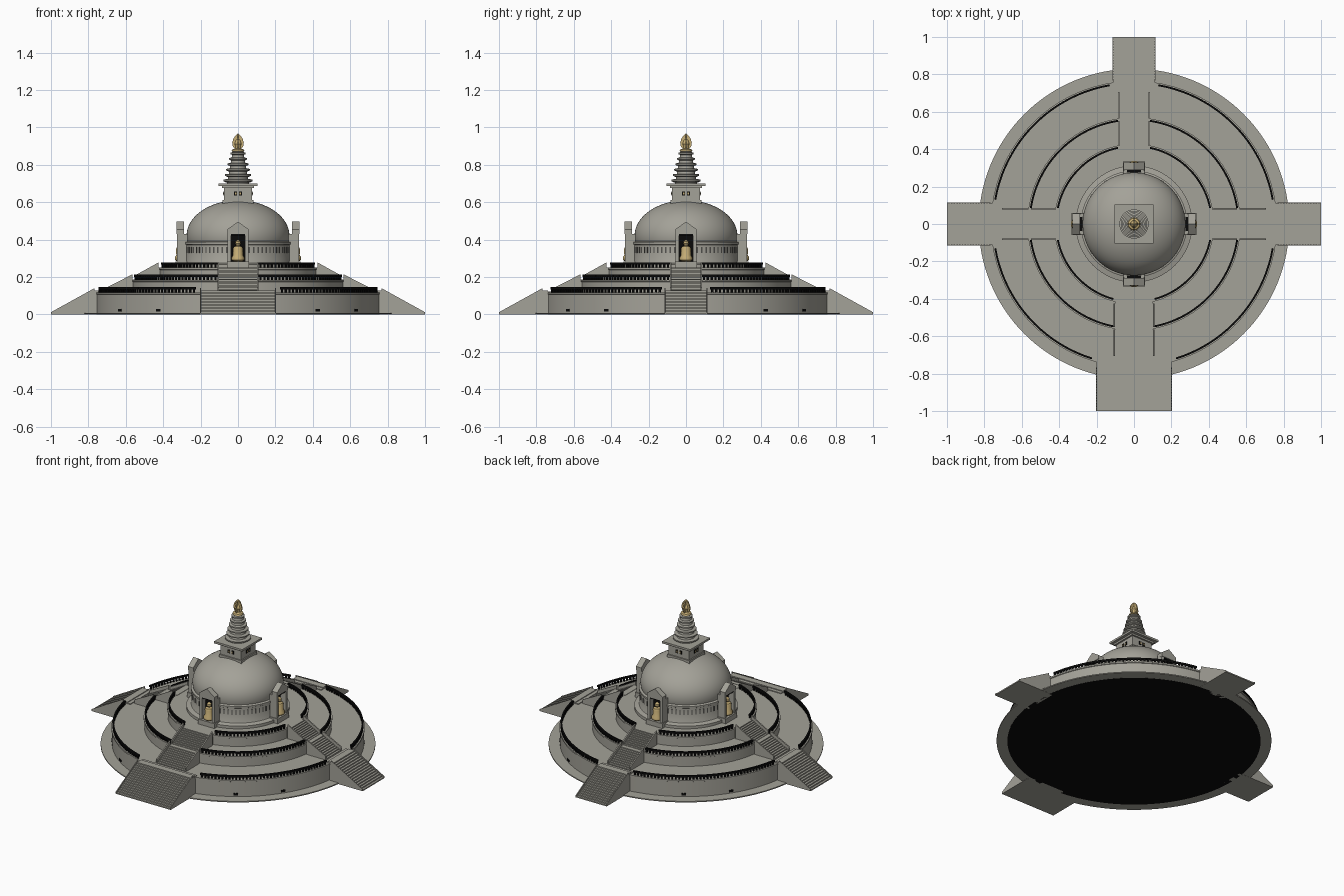
import bpy, bmesh, math
from mathutils import Matrix, Vector

if "Cube" in bpy.data.objects:
    bpy.data.objects.remove(bpy.data.objects["Cube"])


def material(name, col):
    m = bpy.data.materials.new(name)
    m.diffuse_color = (*col, 1)
    m.use_nodes = True
    m.node_tree.nodes["Principled BSDF"].inputs["Base Color"].default_value = m.diffuse_color
    return m


STONE = material("warm grey stone", (0.37, 0.36, 0.315))
BLACK = material("black", (0.003, 0.003, 0.003))
SLOT = material("dark grey", (0.09, 0.088, 0.08))
GOLD = material("gold", (0.56, 0.42, 0.18))


def finish(bm, name, mat, smooth=False):
    bmesh.ops.recalc_face_normals(bm, faces=bm.faces)
    me = bpy.data.meshes.new(name)
    bm.to_mesh(me)
    bm.free()
    me.materials.append(mat)
    ob = bpy.data.objects.new(name, me)
    bpy.context.collection.objects.link(ob)
    if smooth:
        bpy.ops.object.select_all(action='DESELECT')
        bpy.context.view_layer.objects.active = ob
        ob.select_set(True)
        bpy.ops.object.shade_smooth_by_angle(angle=math.radians(35))
    return ob


def lathe(name, profile, mat, seg=96, at=None):
    """Spin an (r, z) profile about a vertical axis; open ends are closed."""
    bm = bmesh.new()
    rings = []
    for r, z in profile:
        if r < 1e-5:
            rings.append([bm.verts.new((0, 0, z))])
        else:
            rings.append([bm.verts.new((r * math.cos(t), r * math.sin(t), z))
                          for t in (2 * math.pi * i / seg for i in range(seg))])
    for a, b in zip(rings, rings[1:]):
        for i in range(seg):
            j = (i + 1) % seg
            vs = [a[i % len(a)], a[j % len(a)], b[j % len(b)], b[i % len(b)]]
            bm.faces.new(list(dict.fromkeys(vs)))
    for ring in (rings[0], rings[-1]):
        if len(ring) > 2:
            bm.faces.new(ring)
    if at:
        bmesh.ops.translate(bm, verts=bm.verts, vec=at)
    return finish(bm, name, mat, True)


def box(bm, angle, u0, u1, v0, v1, z0, z1):
    """Box in a frame turned so that u points outward along angle."""
    m = (Matrix.Rotation(angle, 4, 'Z')
         @ Matrix.Translation(((u0 + u1) / 2, (v0 + v1) / 2, (z0 + z1) / 2))
         @ Matrix.Diagonal((u1 - u0, v1 - v0, z1 - z0, 1)))
    bmesh.ops.create_cube(bm, size=1, matrix=m)


def prism(bm, angle, outline, depth0, depth1, axis='v'):
    """Extrude an outline: (u, z) along v, or (v, z) along u."""
    rot = Matrix.Rotation(angle, 3, 'Z')

    def place(p, d):
        return rot @ Vector((p[0], d, p[1]) if axis == 'v' else (d, p[0], p[1]))
    a = [bm.verts.new(place(p, depth0)) for p in outline]
    b = [bm.verts.new(place(p, depth1)) for p in outline]
    bm.faces.new(a)
    bm.faces.new(b[::-1])
    for i in range(len(a)):
        j = (i + 1) % len(a)
        bm.faces.new((a[i], b[i], b[j], a[j]))


# the front comes first, then the other three sides
SIDES = [math.radians(d) for d in (-90, 0, 90, 180)]

# ground disc with the dark underside
lathe("ground_disc", [(0.83, 0.001), (0.83, 0.008), (0, 0.008)], STONE, 128)
lathe("underside_plate", [(0, 0), (0.765, 0), (0.765, 0.002)], BLACK, 128)

# three round terraces: radius, bottom, top
TIERS = [(0.765, 0.004, 0.118), (0.57, 0.11, 0.185), (0.428, 0.18, 0.25)]
for n, (r, z0, z1) in enumerate(TIERS, 1):
    lathe(f"terrace_{n}", [(r - 0.004, z0), (r - 0.004, z1 - 0.012), (r, z1 - 0.01),
                           (r, z1), (0, z1)], STONE, 128)

# railings: four arcs on each terrace, open at the stairs
for n, (r, _, z) in enumerate(TIERS, 1):
    bm = bmesh.new()
    rr = r - 0.012
    for q, a in enumerate(SIDES):
        gaps = [(0.225 if k == 0 else 0.13) if n == 1 else (0.11 if k == 0 else 0.085)
                for k in (q, (q + 1) % 4)]
        t0 = a + math.asin(gaps[0] / rr)
        t1 = a + math.pi / 2 - math.asin(gaps[1] / rr)
        count = int((t1 - t0) * rr / 0.021)
        step = (t1 - t0) / count
        half = rr * math.tan(step / 2)
        for i in range(count):
            t = t0 + (i + 0.5) * step
            box(bm, t, rr - 0.005, rr + 0.005, -half, half, z + 0.016, z + 0.028)
            box(bm, t, rr - 0.004, rr + 0.004, -0.005, 0.005, z, z + 0.016)
    finish(bm, f"railing_{n}", BLACK)


# stairs: outer radius, inner radius, bottom, top, parapet height, steps
def flight(bm, a, half, r1, r0, z0, z1, wall, steps, wall_t):
    pts = [(r0 - 0.03, z0), (r1, z0)]
    for i in range(steps):
        u = r1 - (r1 - r0) * i / steps
        zt = z0 + (z1 - z0) * (i + 1) / steps
        pts += [(u, zt), (r1 - (r1 - r0) * (i + 1) / steps, zt)]
    pts[-1] = (r0 - 0.03, z1)
    prism(bm, a, pts, -half + wall_t, half - wall_t)
    side = [(r0, z0), (r1, z0), (r1, z0 + wall), (r0, z1 + wall)]
    for s in (-1, 1):
        prism(bm, a, side, s * half, s * (half - wall_t))


bm = bmesh.new()
for k, a in enumerate(SIDES):
    flight(bm, a, 0.203 if k == 0 else 0.115, 1.0, 0.768, 0.0, 0.128, 0.012, 16, 0.005)
    # filler between lower stair and terrace wall
    h = 0.2 if k == 0 else 0.113
    box(bm, a, 0.715, 0.769, -h, h, 0.004, 0.123)
finish(bm, "lower_stairs", STONE)

bm = bmesh.new()
for k, a in enumerate(SIDES):
    h = 0.11 if k == 0 else 0.085
    flight(bm, a, h, 0.705, 0.565, 0.116, 0.187, 0.027, 10, 0.008)
    flight(bm, a, h, 0.55, 0.425, 0.183, 0.252, 0.026, 10, 0.008)
finish(bm, "upper_stairs", STONE)

# small dark vents around the lowest wall
bm = bmesh.new()
for a in SIDES:
    for d in (34, 56):
        box(bm, a + math.radians(d), 0.755, 0.764, -0.014, 0.014, 0.016, 0.03)
finish(bm, "wall_vents", BLACK)

# drum with plinth and cornice
lathe("drum", [(0.312, 0.245), (0.312, 0.268), (0.295, 0.272), (0.283, 0.275), (0.28, 0.28),
               (0.28, 0.372), (0.285, 0.375), (0.285, 0.386), (0.27, 0.392), (0, 0.392)], STONE)
bm = bmesh.new()
for i in range(72):
    box(bm, math.radians(5 * i + 2.5), 0.274, 0.2815, -0.004, 0.004, 0.328, 0.36)
finish(bm, "drum_slots", SLOT)

# dome, slightly bulging above the drum
prof = [(0.275 * math.cos(t), 0.42 + 0.19 * math.sin(t))
        for t in (math.radians(-10 + 100 * i / 24) for i in range(24))]
lathe("dome", prof + [(0, 0.61)], STONE)

# four niches with gabled frames, each holding a seated figure
frame, dark = bmesh.new(), bmesh.new()
for a in SIDES:
    for s in (-1, 1):
        box(frame, a, 0.27, 0.326, s * 0.047 - 0.009, s * 0.047 + 0.009, 0.25, 0.43)
    box(frame, a, 0.27, 0.335, -0.06, 0.06, 0.245, 0.282)
    prism(frame, a, [(-0.057, 0.43), (0.057, 0.43), (0.057, 0.455), (0, 0.496), (-0.057, 0.455)],
          0.29, 0.329, 'u')
    box(dark, a, 0.276, 0.288, -0.038, 0.038, 0.282, 0.43)
    box(dark, a, 0.288, 0.324, -0.038, 0.038, 0.422, 0.4299)
    c = Vector((0.304 * math.cos(a), 0.304 * math.sin(a), 0))
    lathe("seated_figure", [(0.02, 0.282), (0.034, 0.292), (0.034, 0.305), (0.026, 0.318),
                            (0.027, 0.35), (0.022, 0.362), (0.009, 0.368), (0.015, 0.378),
                            (0.014, 0.39), (0, 0.402)], GOLD, 16, at=c)
finish(frame, "niche_frames", STONE)
finish(dark, "niche_recesses", BLACK)

# square block above the dome, with stepped roof slab
bm = bmesh.new()
for h, z0, z1 in ((0.083, 0.585, 0.612), (0.075, 0.6, 0.68), (0.086, 0.676, 0.687),
                  (0.104, 0.687, 0.7)):
    box(bm, 0, -h, h, -h, h, z0, z1)
finish(bm, "square_block", STONE)

# painted eyes on each face of the block
dark, gold = bmesh.new(), bmesh.new()
for a in SIDES:
    for s in (-1, 1):
        box(dark, a, 0.073, 0.077, s * 0.014 - 0.008, s * 0.014 + 0.008, 0.635, 0.658)
        box(gold, a, 0.075, 0.079, s * 0.012 - 0.003, s * 0.012 + 0.003, 0.64, 0.652)
finish(dark, "eye_panels", BLACK)
finish(gold, "eyes", GOLD)

# ringed spire
lathe("spire_core", [(0.06, 0.695), (0.048, 0.76), (0.028, 0.872), (0, 0.872)], STONE, 32)
for i in range(6):
    r, z = 0.078 - 0.0075 * i, 0.712 + 0.029 * i
    lathe("spire_ring", [(r - 0.014, z - 0.006), (r, z), (r, z + 0.008),
                         (r - 0.012, z + 0.011)], STONE, 48)

# gilded cup and crossed flame plates
lathe("finial_cup", [(0.018, 0.866), (0.034, 0.874), (0.03, 0.882), (0.014, 0.888),
                     (0.014, 0.9), (0.019, 0.912), (0.012, 0.932), (0, 0.942)], GOLD, 24)
half = [(0.014, 0.88), (0.028, 0.9), (0.031, 0.918), (0.024, 0.942), (0.01, 0.96)]
flame = half + [(0, 0.967)] + [(-x, z) for x, z in reversed(half)]
bm = bmesh.new()
for a in SIDES[:2]:
    prism(bm, a, flame, -0.004, 0.004)
finish(bm, "finial_flame", GOLD)
